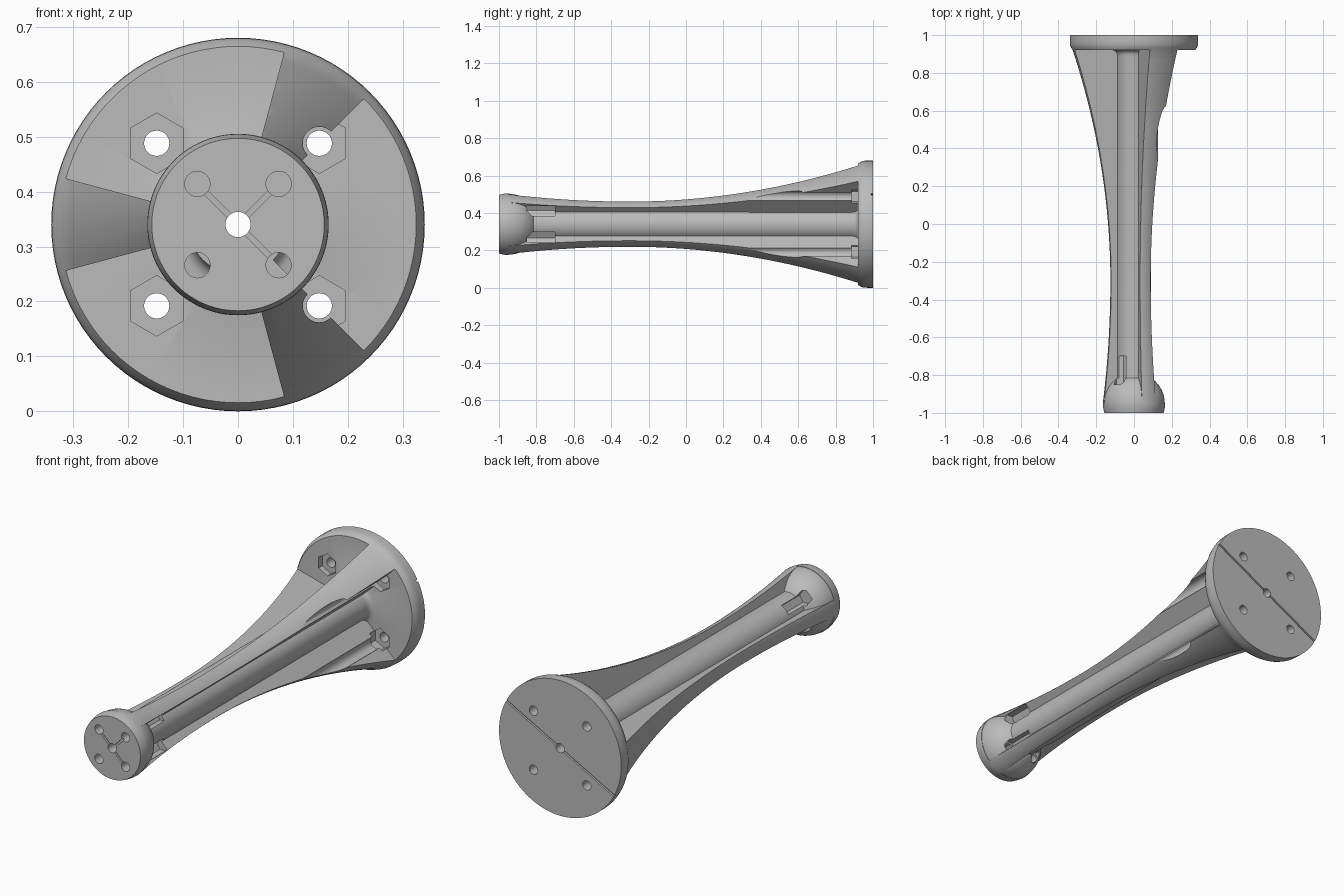
import bpy, bmesh
from math import pi, sin, cos, radians
from mathutils import Matrix

if "Cube" in bpy.data.objects:
    bpy.data.objects.remove(bpy.data.objects["Cube"])

AXIS_Z = 0.34
grey = bpy.data.materials.new("plain_grey")
grey.use_nodes = True
grey.diffuse_color = (0.5, 0.5, 0.5, 1)
grey.node_tree.nodes["Principled BSDF"].inputs["Base Color"].default_value = (0.5, 0.5, 0.5, 1)


def finish(bm, name):
    bmesh.ops.recalc_face_normals(bm, faces=bm.faces)
    mesh = bpy.data.meshes.new(name)
    bm.to_mesh(mesh)
    bm.free()
    mesh.materials.append(grey)
    ob = bpy.data.objects.new(name, mesh)
    bpy.context.scene.collection.objects.link(ob)
    return ob


def lathe(name, profile, steps, start=0.0, sweep=2 * pi, cx=0.0, cz=0.0):
    """Turn (radius, y) points about an axis along y; a partial sweep closes the profile."""
    bm = bmesh.new()
    full = sweep > 6.28
    rings = []
    for i in range(steps if full else steps + 1):
        a = start + sweep * i / steps
        rings.append([bm.verts.new((cx + r * cos(a), y, AXIS_Z + cz + r * sin(a)))
                      for r, y in profile])
    n = len(profile)
    for i in range(steps):
        p, q = rings[i], rings[(i + 1) % len(rings)]
        for j in range(n - 1 if full else n):
            k = (j + 1) % n
            bm.faces.new((p[j], p[k], q[k], q[j]))
    if full:
        bm.faces.new([ring[0] for ring in rings])
        bm.faces.new([ring[-1] for ring in rings])
    else:
        bm.faces.new(rings[0])
        bm.faces.new(rings[-1])
    return finish(bm, name)


def rod(x, z, r, y0, y1, n=32, start=0.0):
    return lathe("cutter", [(r, y0), (r, y1)], n, start, cx=x, cz=z)


def groove(length, offset, angle, y):
    """Thin bar for a shallow channel in an end face."""
    bm = bmesh.new()
    turn = Matrix.Rotation(-angle, 4, 'Y')
    m = (Matrix.Translation((0, y, AXIS_Z)) @ turn @ Matrix.Translation((offset, 0, 0))
         @ Matrix.Diagonal((length, 0.02, 0.01, 1)))
    bmesh.ops.create_cube(bm, size=1, matrix=m)
    return finish(bm, "cutter")


# Outer turned body: rounded small end, waisted stem, flared flange
def stem_radius(y):
    return 0.125 + (0.134 if y > -0.3 else 0.095) * (y + 0.3) ** 2


outer = [(0.157, -1), (0.162, -0.98), (0.1645, -0.965)]
outer += [(stem_radius(y), y) for y in [-0.95 + 1.87 * i / 36 for i in range(37)]]
outer += [(0.334, 0.935), (0.339, 0.95), (0.34, 0.97), (0.34, 1)]
body = lathe("flared_standoff", outer, 96)

cutters = []

# Three quarter-turn recesses leave a core, three ribs and a ball-shaped end
recess = [(0.5, -0.95)]
recess += [(0.163 * cos(t), -0.95 + 0.163 * sin(t)) for t in [0.98 * i / 10 for i in range(11)]]
recess += [(0.09, 0.89), (0.093, 0.904), (0.1, 0.914), (0.112, 0.92), (0.5, 0.92)]
for middle in (0, 120, 240):
    cutters.append(lathe("cutter", recess, 24, radians(middle - 45), pi / 2))

# Centre bore
cutters.append(rod(0, 0, 0.023, -1.1, 1.1))

for sx in (-1, 1):
    for sz in (-1, 1):
        # Flange bolt holes with hexagonal nut seats
        x, z = 0.148 * sx, 0.148 * sz
        cutters.append(rod(x, z, 0.023, 0.8, 1.1))
        cutters.append(rod(x, z, 0.055, 0.885, 0.95, 6, pi / 2))
        if sx > 0:
            cutters.append(rod(x, z, 0.03, 0.2, 0.93))
        # Small end bolt holes with hexagonal nut pockets
        x, z = 0.074 * sx, 0.074 * sz
        cutters.append(rod(x, z, 0.023, -1.1, -0.8))
        cutters.append(rod(x, z, 0.036, -0.85, -0.7, 6))

# Shallow channels in the end faces
cutters.append(groove(0.8, 0, radians(28), 1.0))
for deg in (45, 135, 315):
    cutters.append(groove(0.1, 0.05, radians(deg), -1.0))

bpy.context.view_layer.objects.active = body
for cutter in cutters:
    cutter.hide_render = True
    mod = body.modifiers.new("cut", 'BOOLEAN')
    mod.operation = 'DIFFERENCE'
    mod.solver = 'EXACT'
    mod.object = cutter
    bpy.ops.object.modifier_apply(modifier=mod.name)
    bpy.data.objects.remove(cutter)

bpy.ops.object.select_all(action='DESELECT')
body.select_set(True)
bpy.ops.object.shade_smooth_by_angle(angle=radians(30))
